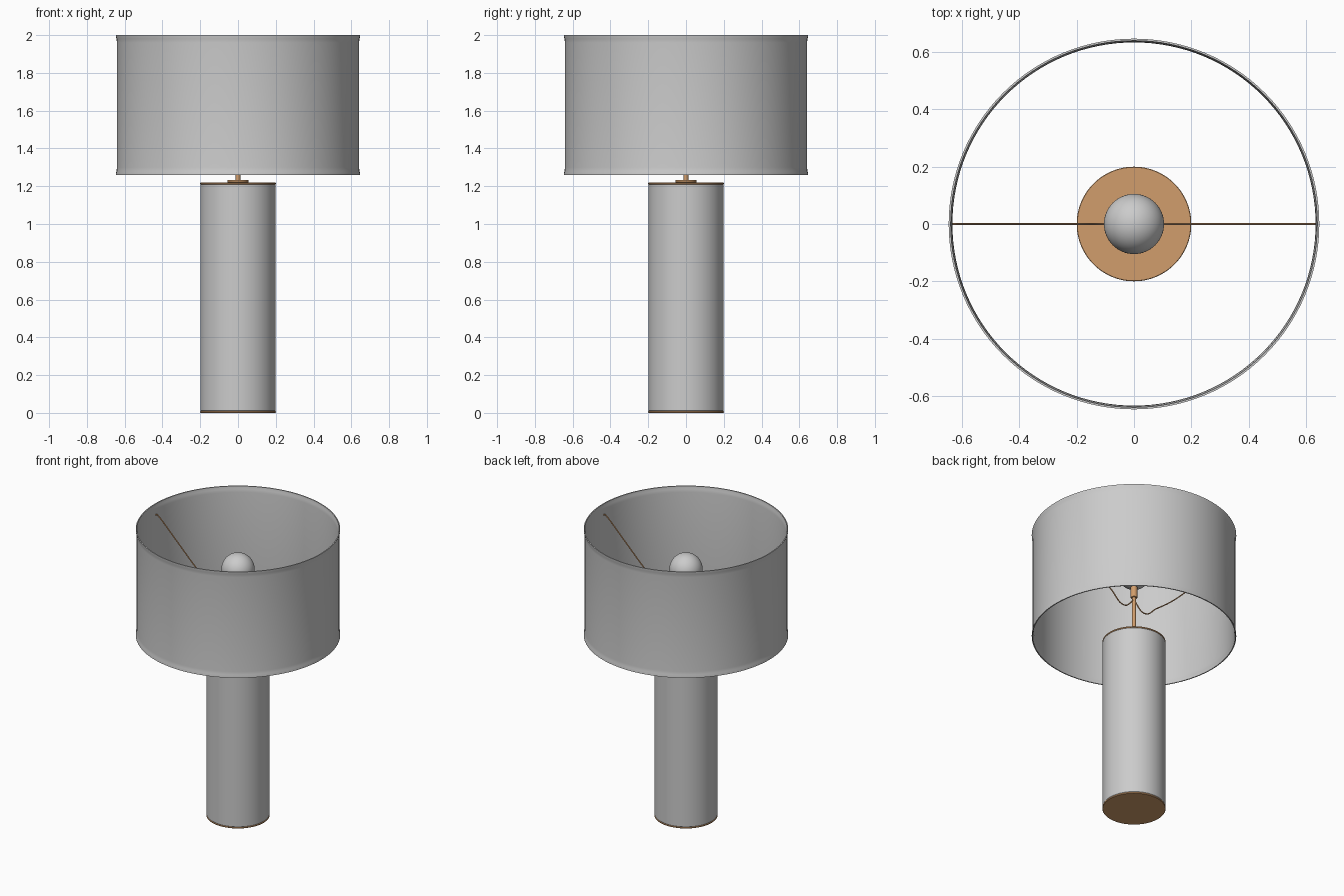
import bpy, bmesh, math

if "Cube" in bpy.data.objects:
    bpy.data.objects.remove(bpy.data.objects["Cube"])

copper = bpy.data.materials.new("copper")
copper.diffuse_color = (0.64, 0.34, 0.15, 1)
copper.use_nodes = True
copper.node_tree.nodes["Principled BSDF"].inputs["Base Color"].default_value = copper.diffuse_color


def smooth(obj):
    bpy.ops.object.select_all(action='DESELECT')
    obj.select_set(True)
    bpy.context.view_layer.objects.active = obj
    bpy.ops.object.shade_smooth_by_angle(angle=math.radians(35))


def lathe(name, profile, mat=None, closed=False, steps=96):
    """Spin (radius, z) points around the z axis."""
    bm = bmesh.new()
    verts = [bm.verts.new((r, 0, z)) for r, z in profile]
    edges = [bm.edges.new(p) for p in zip(verts, verts[1:])]
    if closed:
        edges.append(bm.edges.new((verts[-1], verts[0])))
    bmesh.ops.spin(bm, geom=verts + edges, cent=(0, 0, 0), axis=(0, 0, 1),
                   angle=math.tau, steps=steps)
    bmesh.ops.remove_doubles(bm, verts=bm.verts, dist=1e-5)
    bmesh.ops.recalc_face_normals(bm, faces=bm.faces)
    mesh = bpy.data.meshes.new(name)
    bm.to_mesh(mesh)
    bm.free()
    obj = bpy.data.objects.new(name, mesh)
    bpy.context.collection.objects.link(obj)
    if mat:
        mesh.materials.append(mat)
    smooth(obj)
    return obj


def disc(name, r, z0, z1, mat=None, b=0.002):
    return lathe(name, [(0, z0), (r - b, z0), (r, z0 + b), (r, z1 - b),
                        (r - b, z1), (0, z1)], mat)


def wire(name, points, radius):
    """Smooth round wire through the given points."""
    curve = bpy.data.curves.new(name, 'CURVE')
    curve.dimensions = '3D'
    curve.bevel_depth = radius
    curve.bevel_resolution = 3
    curve.use_fill_caps = True
    spline = curve.splines.new('BEZIER')
    spline.bezier_points.add(len(points) - 1)
    for bp, co in zip(spline.bezier_points, points):
        bp.co = co
        bp.handle_left_type = bp.handle_right_type = 'AUTO'
    obj = bpy.data.objects.new(name, curve)
    bpy.context.collection.objects.link(obj)
    curve.materials.append(copper)
    bpy.ops.object.select_all(action='DESELECT')
    obj.select_set(True)
    bpy.context.view_layer.objects.active = obj
    bpy.ops.object.convert(target='MESH')
    smooth(bpy.context.object)


# Column with copper end plates
disc("base_plate", 0.2, 0.0, 0.01, copper)
disc("column", 0.199, 0.01, 1.21)
disc("top_plate", 0.2, 1.21, 1.22, copper)

# Stem, collar and socket
disc("stem_collar", 0.056, 1.22, 1.234, copper)
disc("stem", 0.012, 1.23, 1.60, copper)
disc("socket", 0.021, 1.54, 1.63, copper)

# Round bulb
n = 32
lathe("bulb", [(0.105 * math.sin(math.pi * i / n), 1.72 - 0.105 * math.cos(math.pi * i / n))
               for i in range(n + 1)], steps=64)

# Drum shade with slightly flared rims
outer = [(0.647, 1.26), (0.647, 1.266), (0.643, 1.28), (0.641, 1.30),
         (0.641, 1.96), (0.643, 1.98), (0.647, 1.994), (0.647, 2.0)]
inner = [(r - 0.007, z) for r, z in reversed(outer)]
lathe("shade", outer + inner, closed=True, steps=128)

# Two curved arms carrying the shade
arm = [(0.0, 1.545), (0.025, 1.50), (0.085, 1.46), (0.186, 1.532),
       (0.31, 1.63), (0.47, 1.785), (0.615, 1.925), (0.628, 1.932), (0.637, 1.925)]
for side, label in ((1, "right"), (-1, "left")):
    wire(f"shade_arm_{label}", [(side * x, 0, z) for x, z in arm], 0.004)
